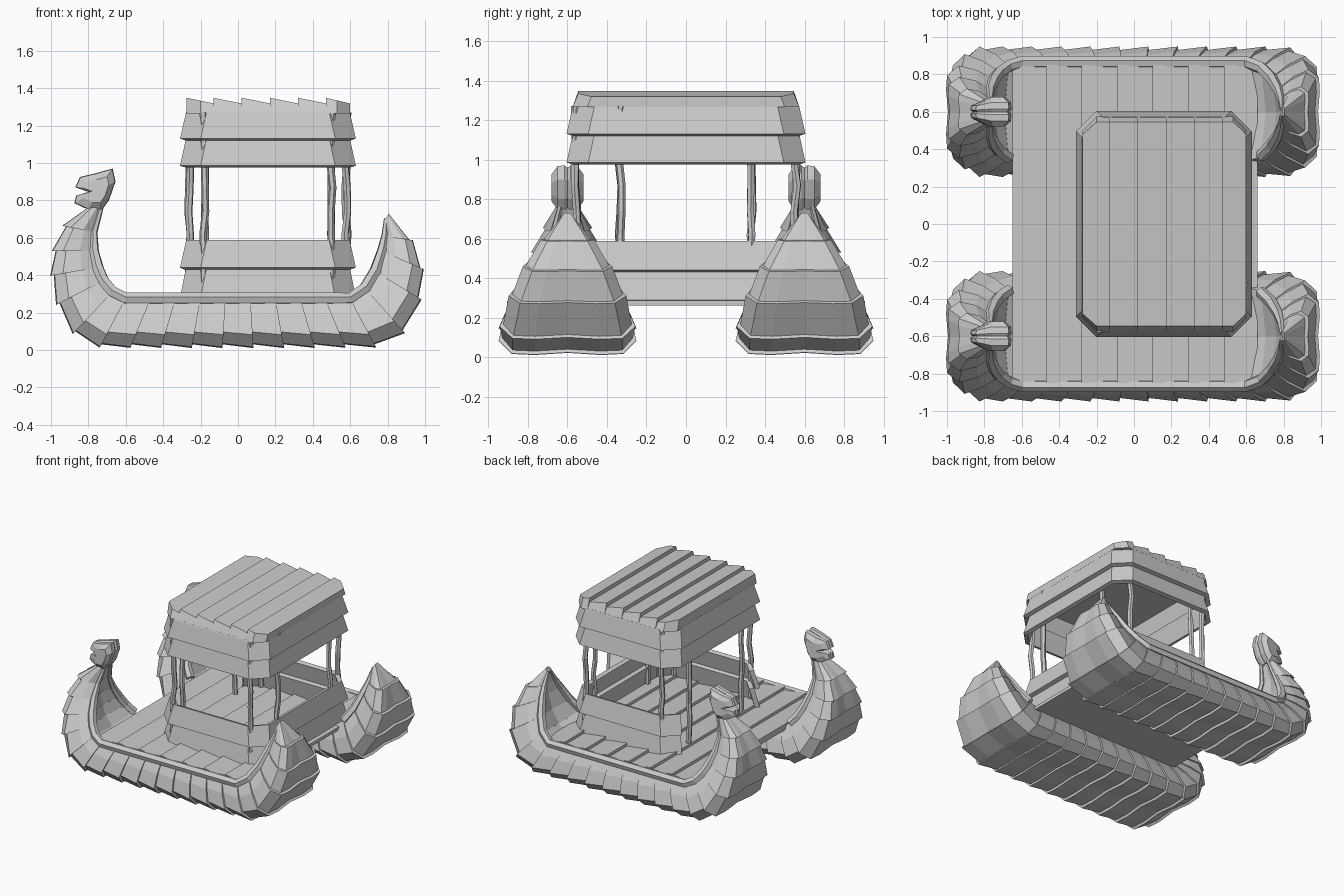
import bpy, bmesh, random
from mathutils import Vector

if "Cube" in bpy.data.objects:
    bpy.data.objects.remove(bpy.data.objects["Cube"])

random.seed(4)


def finish(name, bm):
    bmesh.ops.recalc_face_normals(bm, faces=bm.faces)
    me = bpy.data.meshes.new(name)
    bm.to_mesh(me)
    bm.free()
    ob = bpy.data.objects.new(name, me)
    bpy.context.collection.objects.link(ob)
    return ob


def loft(bm, rings, caps=True, closed=True):
    """Skin a list of equal-length point rings with flat faces."""
    vs = [[bm.verts.new(p) for p in r] for r in rings]
    n = len(rings[0])
    for a, b in zip(vs, vs[1:]):
        for i in range(n if closed else n - 1):
            j = (i + 1) % n
            bm.faces.new((a[i], a[j], b[j], b[i]))
    if caps:
        bm.faces.new(vs[0])
        bm.faces.new(vs[-1])


def tube(name, pts, radii, sides=1):
    """Low-sided round bar along a polyline."""
    cu = bpy.data.curves.new(name, 'CURVE')
    cu.dimensions = '3D'
    cu.bevel_depth = 1.0
    cu.bevel_resolution = sides
    cu.use_fill_caps = True
    sp = cu.splines.new('POLY')
    sp.use_smooth = False
    sp.points.add(len(pts) - 1)
    for p, co, r in zip(sp.points, pts, radii):
        p.co = (*co, 1)
        p.radius = r
    ob = bpy.data.objects.new(name, cu)
    bpy.context.collection.objects.link(ob)


# Hull stations: outer x,z / inner x,z / outer half width / inner half width
prow = [(-.79, .77, -.73, .77, .05, .035), (-.92, .66, -.77, .63, .11, .07),
        (-.975, .53, -.77, .53, .17, .12), (-.985, .40, -.75, .44, .23, .17),
        (-.955, .25, -.72, .37, .29, .21), (-.87, .10, -.67, .31, .33, .245)]
stern = [(.88, .105, .68, .33, .325, .235), (.965, .28, .735, .42, .28, .18),
         (.975, .44, .77, .53, .21, .12), (.915, .59, .785, .61, .12, .07),
         (.805, .73, .79, .70, .02, .015)]
middle = []
for k in range(10):
    t = -1 + 2 * k / 9
    middle.append((.73 * t, .03, .6 * t, .275, .33, .265))
stations = prow + middle + stern


def section(st, cy, grow):
    bx, bz, tx, tz, wb, wt = st
    B, T = Vector((bx, 0, bz)), Vector((tx, 0, tz))
    B = B + (B - T).normalized() * grow
    w = 1 + grow * 1.0
    half = [(0, .5 * wb), (.02, .84 * wb), (.27, wb + grow * .6),
            (.66, wb * .42 + wt * .58 + .012 + grow * .5), (1, wt)]
    prof = [(.04, 0)] + half + [(.88, 0)] + [(s, -y) for s, y in reversed(half)]
    out = []
    for s, y in prof:
        p = B.lerp(T, s)
        out.append((p.x, cy + y * w, p.z))
    return out


# Head silhouette (x, z), looking towards -x with an open mouth
head = [(-.80, .75), (-.875, .785), (-.865, .825), (-.80, .845), (-.87, .87),
        (-.845, .925), (-.76, .945), (-.67, .97), (-.655, .90), (-.69, .80), (-.73, .745)]

for side, tag in ((1, 'back'), (-1, 'front')):
    cy = .6 * side
    # Overlapping hull bands
    bm = bmesh.new()
    for a, b in zip(stations, stations[1:]):
        last = b is stations[-1]
        loft(bm, [section(a, cy, 0), section(b, cy, 0 if last else .02)])
    finish(tag + '_hull', bm)

    # Rounded gunwale: full length outside, only the raised ends inside
    def rail(sts, sgn):
        return [(s[2], cy + sgn * side * s[5], s[3]) for s in sts]

    def radii(sts):
        return [min(.033, .008 + s[5] * .16) for s in sts]
    tube(tag + '_outer_gunwale', rail(stations, 1), radii(stations))
    tube(tag + '_prow_inner_gunwale', rail(prow, -1), radii(prow))
    tube(tag + '_stern_inner_gunwale', rail(stern, -1), radii(stern))

    # Carved figurehead, with a shallow groove down the middle
    bm = bmesh.new()
    rings = []
    for y, k in ((-.08, .62), (-.05, .97), (-.015, 1), (0, .9), (.015, 1), (.05, .97), (.08, .62)):
        ring = []
        for x, z in head:
            narrow = .65 if x < -.82 else 1
            ring.append((-.75 + (x + .75) * k, cy + y * narrow, .855 + (z - .855) * k))
        rings.append(ring)
    loft(bm, rings)
    finish(tag + '_figurehead', bm)


def planks(name, edges, z_bottom, z_high, z_low, half_top, half_bottom):
    """Row of tilted boards running along y; half_* give the length at each edge."""
    bm = bmesh.new()
    for i, (x0, x1) in enumerate(zip(edges, edges[1:])):
        rings = []
        for x, z, k in ((x0, z_high, i), (x1, z_low, i + 1)):
            ht, hb = half_top[k], half_bottom[k]
            rings.append([(x, -hb, z_bottom), (x, hb, z_bottom), (x, ht, z), (x, -ht, z)])
        loft(bm, rings)
    finish(name, bm)


# Deck boards
deck_edges = [-.65, -.47, -.28, -.09, .10, .29, .48, .66]
planks('deck', deck_edges, .26, .308, .285, [.85] * 8, [.85] * 8)

# Roof boards, clipped at the corners
roof_edges = [-.275, -.20, -.13, .02, .17, .32, .47, .53, .60]
tops = [.48] + [.545] * 7 + [.48]
bots = [.50] + [.575] * 7 + [.50]
for i, (x0, x1) in enumerate([(0, 2), (2, 3), (3, 4), (4, 5), (5, 6), (6, 8)]):
    zs = lambda k: 1.348 - .03 * (roof_edges[k] - roof_edges[x0]) / (roof_edges[x1] - roof_edges[x0])
    bm = bmesh.new()
    loft(bm, [[(roof_edges[k], -bots[k], 1.265), (roof_edges[k], bots[k], 1.265),
               (roof_edges[k], tops[k], zs(k)), (roof_edges[k], -tops[k], zs(k))]
              for k in range(x0, x1 + 1)])
    finish('roof_board_%d' % (i + 1), bm)


def octagon(inset, z):
    """Chamfered rectangle, starting and ending beside the -x side."""
    hx, hy, c = .47 - inset, .605 - inset, .11
    pts = [(-hx, -hy + c), (-hx + c, -hy), (hx - c, -hy), (hx, -hy + c),
           (hx, hy - c), (hx - c, hy), (-hx + c, hy), (-hx, hy - c)]
    return [(.16 + x, y, z) for x, y in pts]


def tier(name, z0, z1, closed):
    """Flared skirt of eight panels; open leaves the doorway free."""
    bm = bmesh.new()
    loft(bm, [octagon(0, z0), octagon(.033, z1)], caps=False, closed=closed)
    ob = finish(name, bm)
    # keep the thickness on the inside
    m = ob.modifiers.new('thickness', 'SOLIDIFY')
    m.thickness = .035
    c = ob.data.polygons[1]
    m.offset = -1 if c.normal.y < 0 else 1


tier('lower_wall', .28, .445, False)
tier('upper_wall', .44, .588, False)
tier('lower_eave', .985, 1.135, True)
tier('upper_eave', 1.13, 1.275, True)

# Crooked posts, a pair at each corner
for sx in (-1, 1):
    for sy in (-1, 1):
        for n, (dx, dy) in enumerate(((.34, .555), (.42, .335))):
            pts = []
            for z in (.30, .50, .62, .74, .87, 1.0, 1.27):
                pts.append((.16 + sx * dx + random.uniform(-.008, .008),
                            sy * dy + random.uniform(-.01, .01), z))
            tube('post_%d' % (n + 1), pts, [.02] * len(pts))
